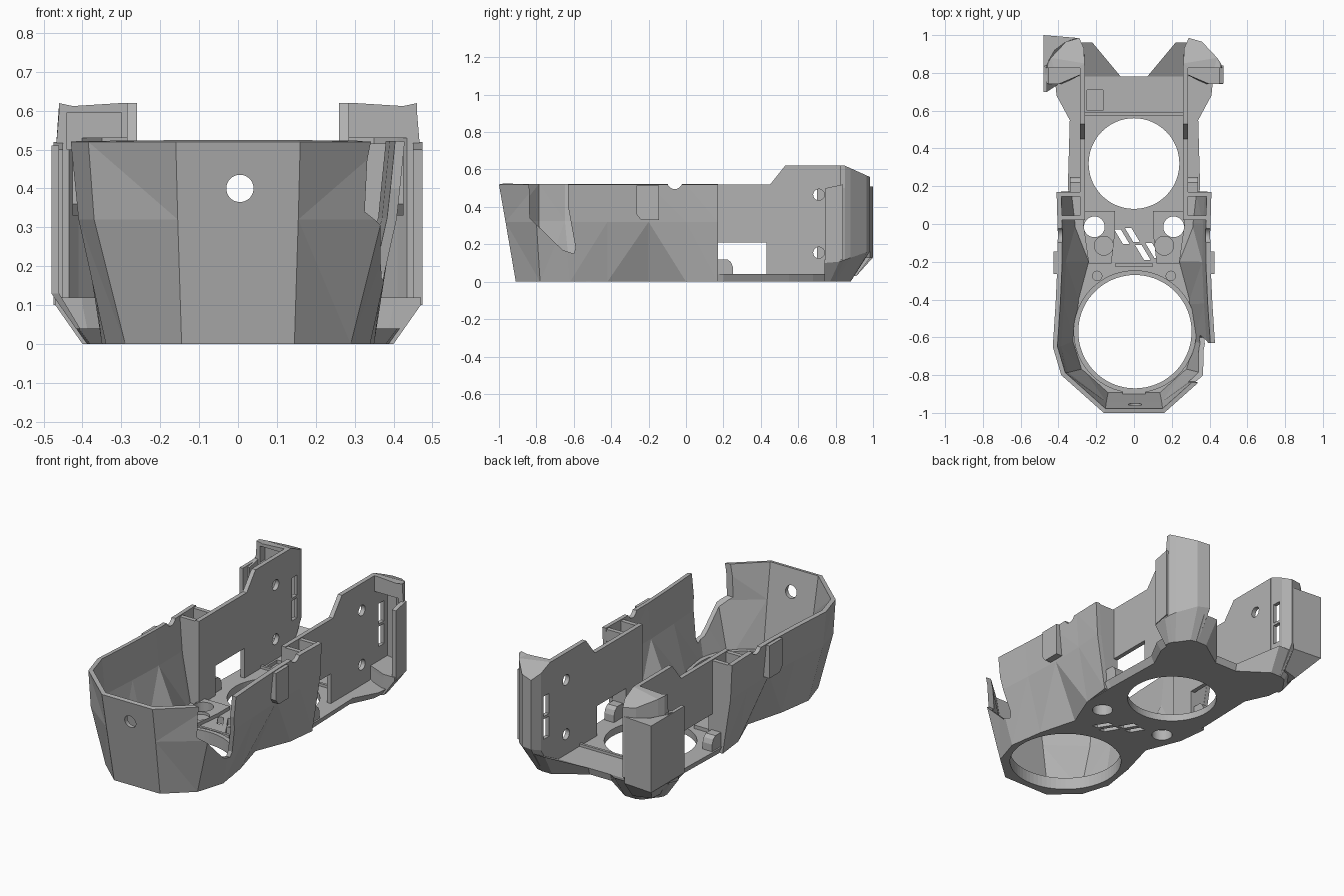
import bpy, bmesh, math
from mathutils import Vector

cube = bpy.data.objects.get("Cube")
if cube:
    bpy.data.objects.remove(cube, do_unlink=True)

grey = bpy.data.materials.new("plain grey")
grey.use_nodes = True
colour = (0.45, 0.45, 0.45, 1)
grey.diffuse_color = colour
grey.node_tree.nodes["Principled BSDF"].inputs["Base Color"].default_value = colour


def make(name, bm):
    bmesh.ops.recalc_face_normals(bm, faces=bm.faces)
    mesh = bpy.data.meshes.new(name)
    bm.to_mesh(mesh)
    bm.free()
    mesh.materials.append(grey)
    ob = bpy.data.objects.new(name, mesh)
    bpy.context.collection.objects.link(ob)
    return ob


def loft(name, rings):
    """Closed solid through rings with equal point counts."""
    bm = bmesh.new()
    rows = [[bm.verts.new(p) for p in ring] for ring in rings]
    n = len(rows[0])
    for a, b in zip(rows, rows[1:]):
        for i in range(n):
            j = (i + 1) % n
            bm.faces.new((a[i], a[j], b[j], b[i]))
    caps = [bm.faces.new(rows[0]), bm.faces.new(rows[-1])]
    bm.normal_update()
    bmesh.ops.triangulate(bm, faces=caps)
    return make(name, bm)


def prism_z(name, pts, z0, z1):
    return loft(name, [[(x, y, z) for x, y in pts] for z in (z0, z1)])


def prism_x(name, pts, x0, x1):
    return loft(name, [[(x, y, z) for y, z in pts] for x in (x0, x1)])


def box(name, x0, x1, y0, y1, z0, z1):
    return prism_z(name, [(x0, y0), (x1, y0), (x1, y1), (x0, y1)], z0, z1)


def disc(name, centre, radius, depth, axis="Z", sides=48):
    bm = bmesh.new()
    bmesh.ops.create_cone(bm, cap_ends=True, segments=sides, radius1=radius, radius2=radius, depth=depth)
    ob = make(name, bm)
    turn = Vector((0, 0, 1)).rotation_difference(Vector([a == axis for a in "XYZ"]))
    for v in ob.data.vertices:
        v.co = turn @ v.co + Vector(centre)
    return ob


def bake(ob):
    graph = bpy.context.evaluated_depsgraph_get()
    mesh = bpy.data.meshes.new_from_object(ob.evaluated_get(graph))
    ob.modifiers.clear()
    ob.data = mesh


def cut(ob, *cutters):
    for c in cutters:
        mod = ob.modifiers.new("cut", "BOOLEAN")
        mod.operation, mod.solver, mod.object = "DIFFERENCE", "EXACT", c
        bake(ob)
        bpy.data.objects.remove(c, do_unlink=True)
    return ob


def both(half):
    """Left rear, round the front, to right rear."""
    return [(-x, y) for x, y in reversed(half)] + half


# Front tub: faceted wall, pinched in at the waist near the floor
top = [(.16, -1), (.385, -.8), (.43, -.65), (.415, -.42), (.405, -.2), (.405, 0), (.41, .17)]
mid = [(.155, -.965), (.37, -.8), (.41, -.65), (.395, -.42), (.385, -.2), (.39, 0), (.4, .17)]
low = [(.145, -.91), (.29, -.78), (.34, -.62), (.31, -.42), (.25, -.2), (.33, 0), (.35, .17)]
bm = bmesh.new()
rows = [[bm.verts.new((x, y, z)) for x, y in both(h)] for h, z in ((low, 0), (mid, .32), (top, .52))]
for a, b in zip(rows, rows[1:]):
    for i in range(len(a) - 1):
        bm.faces.new((a[i], a[i + 1], b[i + 1], b[i]))
bm.normal_update()
bmesh.ops.triangulate(bm, faces=bm.faces)
wall = make("tub_wall", bm)
if sum(p.normal.y for p in wall.data.polygons if p.center.y < -.9) > 0:
    wall.data.flip_normals()
solid = wall.modifiers.new("thickness", "SOLIDIFY")
solid.thickness, solid.offset = .025, -1
bake(wall)
notch = [(-.84, .6), (-.835, .34), (-.66, .17), (-.6, .15), (-.59, .18), (-.63, .4), (-.63, .6)]
cut(wall, prism_x("notch", notch, .2, .6),
    disc("front_hole", (.005, -1, .4), .035, .3, "Y"),
    disc("rim_dip", (0, -.06, .535), .04, 1.2, "X"))

# Floor plate, its rear corners ramped up, with openings, screw holes and slanted vents
rear = [(.35, .2), (.34, .55), (.41, .68), (.42, .78), (.31, .96), (.22, .96), (.07, .78)]
rear_low = [(.33, .2), (.32, .55), (.38, .68), (.39, .76), (.3, .88), (.23, .88), (.07, .77)]
floor_low = [(x, y, 0) for x, y in both(low[:-1] + rear_low)]
floor_top = [(x, y, .04 + .5 * max(0, y - .78)) for x, y in both(low[:-1] + rear)]
floor = loft("floor_plate", [floor_low, floor_top])
cut(floor, disc("c", (.005, -.57, 0), .3, .3, sides=72), disc("c", (0, .32, 0), .24, .3, sides=72))
for i in range(3):
    x, y = -.09 + .055 * i, -.20 + .01 * i
    for y0, y1 in ((0, .08), (.095, .17)):
        slant = [(x + .04 - .6 * (y0 - .08), y + y0), (x + .075 - .6 * (y0 - .08), y + y0),
                 (x + .075 - .6 * (y1 - .08), y + y1), (x + .04 - .6 * (y1 - .08), y + y1)]
        if i + (y0 > 0) in (1, 2):
            cut(floor, prism_z("vent", slant, -.1, .1))
cut(floor, box("pocket", -.25, -.165, .6, .71, .02, .1))

ring = disc("opening_rim", (.005, -.57, .035), .325, .07, sides=72)
cut(ring, disc("c", (.005, -.57, 0), .3, .3, sides=72))
box("front_latch", -.06, .06, -.915, -.885, .05, .075)
box("middle_rib", -.26, .26, .575, .59, .03, .055)
box("vent_rib", -.1, .1, -.225, -.21, .03, .06)

for s, side in ((1, "left"), (-1, "right")):
    cut(floor, disc("c", (s * .21, -.015, 0), .055, .3), disc("c", (s * .195, -.275, .05), .025, .05))

    # Pad around each floor screw hole
    pad = [(s * x, y) for x, y in ((.1, .07), (.1, -.04), (.12, -.21), (.24, -.21), (.27, 0), (.26, .07))]
    pad = prism_z(side + "_screw_pad", pad, .035, .06)
    cut(pad, disc("c", (s * .21, -.015, 0), .055, .3), disc("c", (s * .16, -.115, .07), .05, .05))

    # Rear side panel, with a window above the floor and two screw holes
    profile = [(.02, .01), (.17, .01), (.17, .21), (.43, .21), (.43, .01), (.84, .01),
               (.84, .62), (.53, .62), (.45, .52), (.02, .52)]
    panel = prism_x(side + "_side_panel", profile, s * .26, s * .285)
    for z in (.155, .465):
        cut(panel, disc("c", (s * .27, .71, z), .03, .2, "X", 24))

    # Rounded tab beside the window
    tab = [(.16, .03), (.16, .12), (.22, .12), (.24, .105), (.25, .08), (.25, .03)]
    prism_x(side + "_window_tab", tab, s * .28, s * .34)

    # Box frame where tub and side panel meet
    for name, y in (("rear", .145), ("front", .02)):
        web = [(s * x, z) for x, z in ((.27, 0), (.33, 0), (.385, .32), (.395, .515), (.27, .515))]
        loft(side + "_" + name + "_web", [[(x, y + d, z) for x, z in web] for d in (0, .025)])

    # External clip on the tub
    prism_x(side + "_clip", [(-.265, .36), (-.24, .33), (-.145, .33), (-.145, .515), (-.265, .515)],
            s * .385, s * .425)

    # Rear corner pod, hollow and open towards the front
    foot = [(.26, .8), (.262, .85), (.265, .93), (.29, .985), (.36, .965), (.44, .88),
            (.46, .85), (.47, .82), (.47, .74), (.40, .74)]
    sole = [(.26, .8), (.26, .82), (.26, .84), (.29, .88), (.33, .87), (.38, .8),
            (.39, .79), (.4, .77), (.4, .74), (.38, .74)]
    levels = [[(s * x, y, 0) for x, y in sole],
              [(s * x, y, .1 + .35 * max(0, y - .8)) for x, y in foot],
              [(s * x, y, .5) for x, y in foot],
              [(s * min(x, .46), y, .62 - .45 * max(0, y - .85)) for x, y in foot]]
    pod = loft(side + "_rear_pod", levels)
    hollow = [(s * x, y) for x, y in ((.285, .6), (.285, .94), (.35, .93), (.41, .86), (.445, .81), (.445, .6))]
    cut(pod, prism_z("hollow", hollow, .12, .53))
    cut(pod, box("mouth", s * .2, s * .6, .6, .825, .12, .7))
    for z in (.2, .33):
        cut(pod, box("slot", s * .2, s * .3, .86, .91, z, z + .115))

    # Outer flange in front of the pod
    prism_x(side + "_pod_flange", [(.745, .1), (.84, .12), (.84, .52), (.745, .5)], s * .45, s * .475)

# Upper hollow in one pod only
cut(bpy.data.objects["right_rear_pod"], box("upper_hollow", -.44, -.3, .7, .87, .5, .595))

# Square cover wrapped round one rear corner
cover = [(-.3, .985), (-.48, 1), (-.48, .7), (-.46, .7), (-.46, .85), (-.42, .92), (-.36, .965)]
cover_low = [(-.3, .91), (-.4, .88), (-.41, .74), (-.4, .74), (-.39, .8), (-.37, .83), (-.33, .87)]
loft("corner_cover", [[(x, y, .03) for x, y in cover_low]] + [[(x, y, z) for x, y in cover] for z in (.13, .51)])
